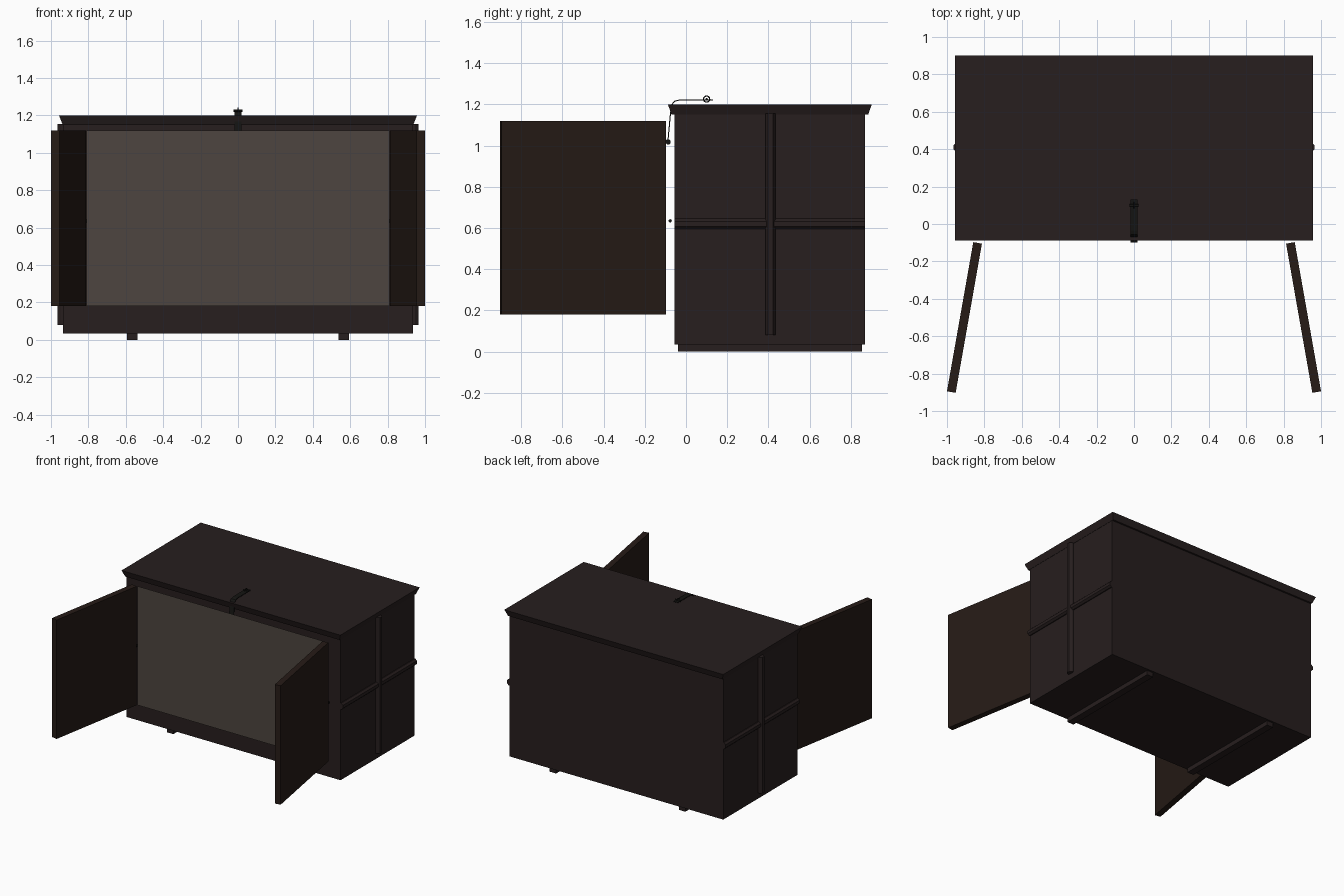
import bpy, bmesh, math
from mathutils import Matrix, Vector

if "Cube" in bpy.data.objects:
    bpy.data.objects.remove(bpy.data.objects["Cube"])


def material(name, rgb):
    m = bpy.data.materials.new(name)
    m.diffuse_color = (*rgb, 1)
    m.use_nodes = True
    m.node_tree.nodes["Principled BSDF"].inputs["Base Color"].default_value = m.diffuse_color
    return m


DARK = material("dark_wood", (0.02, 0.013, 0.013))
BROWN = material("brown_door", (0.019, 0.011, 0.008))
GREY = material("grey_panel", (0.075, 0.06, 0.05))
IRON = material("black_iron", (0.007, 0.007, 0.006))


def mesh_object(name, bm, mat):
    bmesh.ops.recalc_face_normals(bm, faces=bm.faces)
    me = bpy.data.meshes.new(name)
    bm.to_mesh(me)
    bm.free()
    me.materials.append(mat)
    ob = bpy.data.objects.new(name, me)
    bpy.context.collection.objects.link(ob)
    return ob


def box(name, lo, hi, mat, matrix=Matrix()):
    lo, hi = Vector(lo), Vector(hi)
    bm = bmesh.new()
    bmesh.ops.create_cube(bm, size=1)
    for v in bm.verts:
        v.co = matrix @ ((lo + hi) / 2 + v.co * (hi - lo))
    return mesh_object(name, bm, mat)


def extrude(name, points, vec, mat):
    bm = bmesh.new()
    face = bm.faces.new([bm.verts.new(p) for p in points])
    new = bmesh.ops.extrude_face_region(bm, geom=[face])["geom"]
    bmesh.ops.translate(bm, vec=vec, verts=[g for g in new if isinstance(g, bmesh.types.BMVert)])
    return mesh_object(name, bm, mat)


def cylinder_x(name, x0, x1, y, z, r, mat, sides=12):
    pts = [(x0, y + r * math.cos(a), z + r * math.sin(a))
           for a in (2 * math.pi * i / sides for i in range(sides))]
    return extrude(name, pts, (x1 - x0, 0, 0), mat)


# chest body
box("chest_body", (-0.935, -0.055, 0.035), (0.935, 0.87, 1.155), DARK)

# lid with flared edges
lid = box("lid", (-0.957, -0.088, 1.15), (0.957, 0.902, 1.2), DARK)
for v in lid.data.vertices:
    if v.co.z < 1.17:
        v.co.x *= 0.937 / 0.957
        v.co.y = -0.07 if v.co.y < 0 else 0.884

for s, side in ((-1, "left"), (1, "right")):
    # floor runner
    box(side + "_runner", (s * 0.565 - 0.028, -0.04, 0), (s * 0.565 + 0.028, 0.855, 0.04), DARK)
    # rounded rails on the side wall
    x = s * 0.93
    rail = [(0, -0.025), (0.012, -0.025), (0.026, -0.012),
            (0.026, 0.012), (0.012, 0.025), (0, 0.025)]
    extrude(side + "_cross_rail", [(x + s * d, -0.055, 0.62 + w) for d, w in rail],
            (0, 0.925, 0), DARK)
    extrude(side + "_upright_rail", [(x + s * d * 1.35, 0.41 + w, 0.08) for d, w in rail],
            (0, 0, 1.075), DARK)
    # door swung open past square
    a = math.radians(10)
    along = Vector((s * math.sin(a), -math.cos(a), 0))
    out = Vector((s * math.cos(a), math.sin(a), 0))
    m = Matrix.Identity(4)
    for i, axis in enumerate((along, out, Vector((0, 0, 1)), Vector((s * 0.813, -0.105, 0)))):
        for j in range(3):
            m[j][i] = axis[j]
    box(side + "_door", (0, 0, 0.18), (0.81, 0.047, 1.12), BROWN, m)
    # small bar behind the panel
    cylinder_x(side + "_front_bar", s * 0.735, s * 0.85, -0.077, 0.635, 0.008, IRON)

# thin grey panel across the opening
bm = bmesh.new()
bm.faces.new([bm.verts.new(p) for p in ((-0.81, -0.1, 0.18), (0.81, -0.1, 0.18),
                                        (0.81, -0.1, 1.12), (-0.81, -0.1, 1.12))])
mesh_object("grey_panel", bm, GREY)

# hasp strap bent over the lid edge
path = [(0.13, 1.222), (-0.034, 1.221), (-0.056, 1.215), (-0.068, 1.2), (-0.075, 1.16), (-0.088, 1.02)]
bm = bmesh.new()
rows = [[bm.verts.new((x, y, z)) for x in (-0.02, 0.02)] for y, z in path]
for p, q in zip(rows, rows[1:]):
    bm.faces.new((p[0], p[1], q[1], q[0]))
strap = mesh_object("hasp_strap", bm, IRON)
mod = strap.modifiers.new("thickness", "SOLIDIFY")
mod.thickness = 0.005
mod.offset = 0

# rolled end, hinge pin and ring of the hasp
cylinder_x("hasp_rolled_end", -0.02, 0.02, -0.087, 1.018, 0.013, IRON)
cylinder_x("hasp_pin", -0.024, 0.024, 0.1, 1.225, 0.006, IRON)
bpy.ops.mesh.primitive_torus_add(major_radius=0.015, minor_radius=0.003, major_segments=16,
                                 minor_segments=6, location=(0, 0.1, 1.226),
                                 rotation=(0, math.pi / 2, 0))
ring = bpy.context.object
ring.name = "hasp_ring"
ring.data.materials.append(IRON)
bpy.ops.object.shade_smooth_by_angle()
